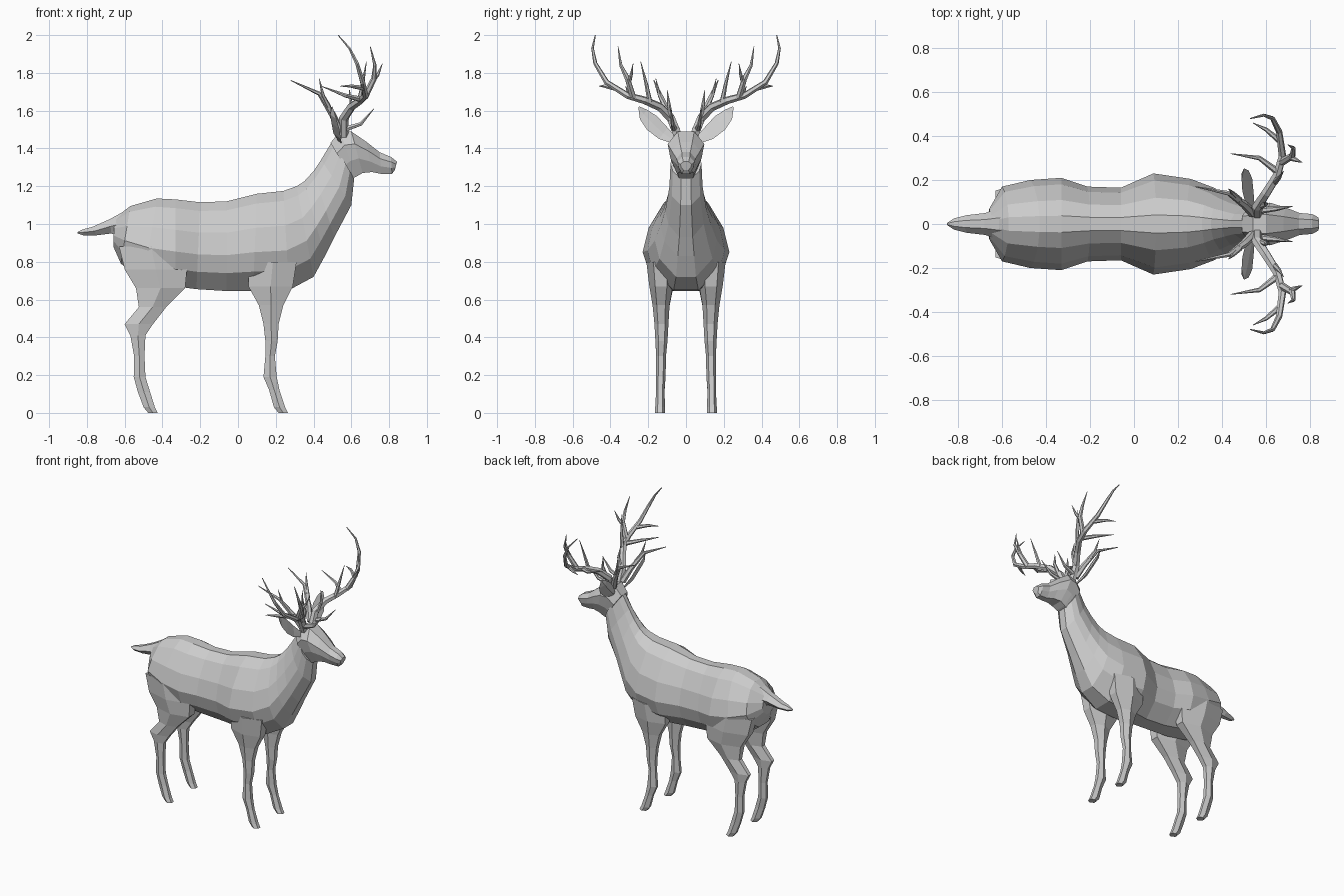
import bpy, bmesh
from mathutils import Vector


def loft(name, rings, mirror=False):
    """Skin a list of equal-length point rings, capping both ends."""
    bm = bmesh.new()
    for s in ((1, -1) if mirror else (1,)):
        vs = [[bm.verts.new((p[0], p[1] * s, p[2])) for p in r] for r in rings]
        n = len(vs[0])
        for a, b in zip(vs, vs[1:]):
            for i in range(n):
                j = (i + 1) % n
                bm.faces.new((a[i], a[j], b[j], b[i]))
        bm.faces.new(vs[0])
        bm.faces.new(vs[-1])
    bmesh.ops.recalc_face_normals(bm, faces=bm.faces)
    me = bpy.data.meshes.new(name)
    bm.to_mesh(me)
    bm.free()
    ob = bpy.data.objects.new(name, me)
    bpy.context.collection.objects.link(ob)
    return ob


def section(ring, half):
    """Ring from top point, bottom point and half width; half = (drop, width) outline."""
    xt, zt, xb, zb, w = ring
    right = [(xt + (xb - xt) * t, w * k, zt + (zb - zt) * t) for t, k in half]
    return right + [(x, -y, z) for x, y, z in reversed(right)]


def leg_ring(ring):
    """Horizontal six-sided ring: back x, front x, z, y centre, y half width."""
    xb, xf, z, y, h = ring
    d = xf - xb
    return [(xb, y - h * .4, z), (xb, y + h * .4, z), (xb + d * .5, y + h, z),
            (xf, y + h * .5, z), (xf, y - h * .5, z), (xb + d * .5, y - h, z)]


# Torso and neck
EGG = [(0, .18), (.1, .52), (.35, .86), (.6, 1), (.8, .85), (1, .32)]
loft("torso_and_neck", [section(r, EGG) for r in [
    (-.655, 1.03, -.66, .88, .07), (-.57, 1.095, -.62, .79, .17),
    (-.43, 1.135, -.50, .70, .20), (-.33, 1.13, -.33, .67, .21),
    (-.20, 1.115, -.22, .655, .17), (-.06, 1.12, -.06, .645, .165),
    (.10, 1.16, .08, .645, .23), (.24, 1.175, .27, .65, .205),
    (.31, 1.20, .40, .72, .165), (.35, 1.225, .46, .83, .135),
    (.40, 1.28, .51, .93, .11), (.44, 1.34, .60, 1.10, .088),
    (.50, 1.44, .615, 1.24, .082)]])

# Head and muzzle
SKULL = [(0, .45), (.3, 1), (.65, .85), (1, .45)]
loft("head", [section(r, SKULL) for r in [
    (.49, 1.43, .60, 1.24, .078), (.54, 1.49, .625, 1.25, .09),
    (.60, 1.49, .66, 1.27, .097), (.68, 1.435, .71, 1.275, .075),
    (.75, 1.38, .76, 1.265, .05), (.81, 1.355, .815, 1.265, .045),
    (.842, 1.33, .83, 1.285, .03)]])

# Tail
DIAMOND = [(0, .4), (.5, 1), (1, .4)]
loft("tail", [section(r, DIAMOND) for r in [
    (-.58, 1.08, -.62, .93, .08), (-.68, 1.025, -.67, .95, .05),
    (-.77, .985, -.75, .94, .04), (-.82, .972, -.82, .94, .025),
    (-.85, .957, -.85, .95, .005)]])

# Legs
loft("front_legs", [leg_ring(r) for r in [
    (.06, .31, .80, .135, .075), (.055, .29, .67, .132, .062),
    (.11, .24, .57, .132, .045), (.135, .215, .47, .13, .037),
    (.145, .21, .38, .13, .032), (.145, .195, .30, .132, .026),
    (.135, .205, .19, .134, .026), (.165, .22, .12, .136, .022),
    (.19, .25, .03, .137, .026), (.215, .265, 0, .137, .026)]], True)
loft("hind_legs", [leg_ring(r) for r in [
    (-.63, -.29, .88, .12, .08), (-.60, -.27, .76, .125, .075),
    (-.54, -.28, .66, .128, .06), (-.525, -.38, .56, .13, .042),
    (-.60, -.45, .47, .132, .034), (-.57, -.49, .41, .132, .03),
    (-.55, -.495, .30, .133, .026), (-.552, -.49, .19, .134, .026),
    (-.53, -.465, .11, .136, .022), (-.50, -.44, .03, .137, .026),
    (-.475, -.425, 0, .137, .026)]], True)

# Ears: leaf-shaped, swept outward
ears = []
for x, y, z, w in [(.54, .06, 1.44, .02), (.525, .12, 1.48, .042),
                   (.515, .18, 1.535, .05), (.505, .225, 1.58, .035), (.50, .25, 1.62, .004)]:
    c = Vector((x, y, z))
    across = Vector((.45, .55, -.7)) * w
    thick = Vector((-.02, 0, 0)) * min(1, w * 25)
    ears.append([c - across, c - thick * .2, c + across, c + thick])
loft("ears", ears, True)

# Antlers: main beam followed by the tines, as (radius, path)
ANTLER = [
    (.026, [(.56, .04, 1.46), (.56, .08, 1.56), (.60, .14, 1.62), (.65, .22, 1.655),
            (.675, .31, 1.68), (.66, .42, 1.75), (.63, .48, 1.85), (.59, .495, 1.93),
            (.53, .48, 2.0)]),
    (.018, [(.67, .28, 1.67), (.72, .31, 1.77), (.725, .345, 1.84), (.70, .36, 1.94)]),
    (.013, [(.715, .30, 1.76), (.74, .29, 1.79), (.765, .28, 1.85)]),
    (.016, [(.65, .24, 1.66), (.57, .30, 1.68), (.44, .32, 1.73)]),
    (.014, [(.66, .38, 1.72), (.60, .43, 1.73), (.54, .46, 1.73)]),
    (.014, [(.64, .19, 1.64), (.66, .21, 1.74), (.68, .24, 1.86)]),
    (.022, [(.54, .05, 1.49), (.50, .09, 1.58), (.43, .14, 1.69), (.28, .17, 1.76)]),
    (.014, [(.48, .11, 1.62), (.45, .14, 1.68), (.43, .16, 1.77)]),
    (.016, [(.56, .06, 1.50), (.65, .07, 1.53), (.72, .08, 1.61)]),
    (.015, [(.57, .08, 1.55), (.60, .09, 1.63), (.59, .10, 1.71)]),
]
curve = bpy.data.curves.new("antlers", 'CURVE')
curve.dimensions = '3D'
curve.bevel_depth = 1
curve.bevel_resolution = 1
curve.use_fill_caps = True
for side in (1, -1):
    for radius, path in ANTLER:
        sp = curve.splines.new('POLY')
        sp.use_smooth = False
        sp.points.add(len(path) - 1)
        for i, (pt, (x, y, z)) in enumerate(zip(sp.points, path)):
            pt.co = (x, y * side, z, 1)
            pt.radius = radius * (1 - .9 * (i / (len(path) - 1)) ** 1.5)
antlers = bpy.data.objects.new("antlers", curve)
bpy.context.collection.objects.link(antlers)
bpy.context.view_layer.objects.active = antlers
antlers.select_set(True)
bpy.ops.object.convert(target='MESH')
